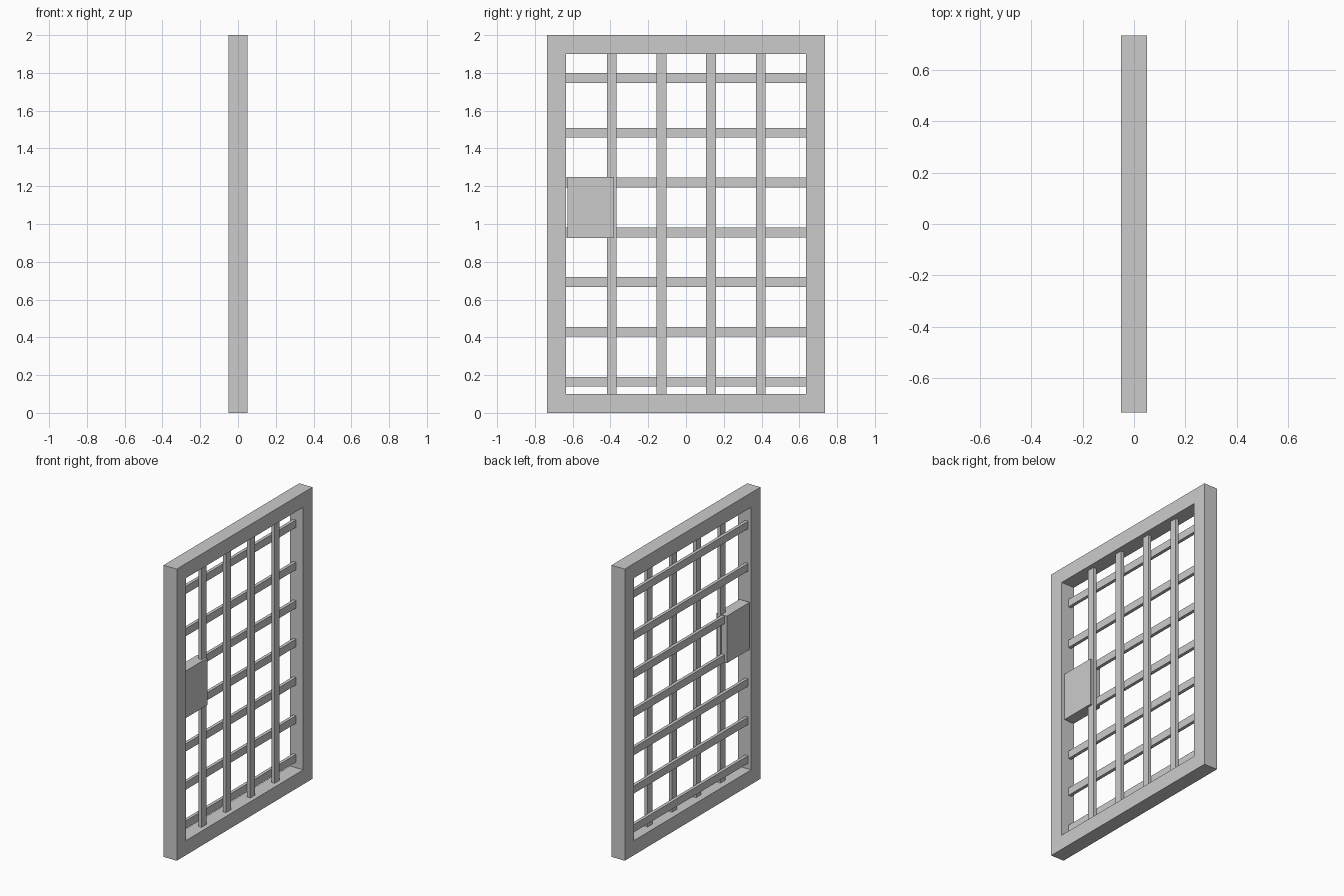
import bpy
import bmesh

if "Cube" in bpy.data.objects:
    bpy.data.objects.remove(bpy.data.objects["Cube"])


def make_object(name, bm):
    mesh = bpy.data.meshes.new(name)
    bmesh.ops.recalc_face_normals(bm, faces=bm.faces)
    bm.to_mesh(mesh)
    bm.free()
    obj = bpy.data.objects.new(name, mesh)
    bpy.context.collection.objects.link(obj)
    return obj


def box(name, lo, hi):
    bm = bmesh.new()
    bmesh.ops.create_cube(bm, size=1)
    for v in bm.verts:
        v.co = [lo[i] + (v.co[i] + 0.5) * (hi[i] - lo[i]) for i in range(3)]
    return make_object(name, bm)


HALF_W, HEIGHT, BORDER, HALF_D = 0.735, 2.0, 0.1, 0.05
INNER = HALF_W - BORDER

# Outer frame: one continuous rectangular ring
bm = bmesh.new()


def ring(x, inset):
    w = HALF_W - inset
    return [bm.verts.new((x, y, z)) for y, z in
            ((-w, inset), (w, inset), (w, HEIGHT - inset), (-w, HEIGHT - inset))]


loops = [ring(HALF_D, 0), ring(HALF_D, BORDER), ring(-HALF_D, BORDER), ring(-HALF_D, 0)]
for a in range(4):
    p, q = loops[a], loops[(a + 1) % 4]
    for i in range(4):
        j = (i + 1) % 4
        bm.faces.new((p[i], p[j], q[j], q[i]))
make_object("door_frame", bm)

# Upright bars, on the +x side of the grid
for i in range(4):
    y = -0.393 + i * 0.263
    box(f"vertical_bar_{i + 1}", (-0.005, y - 0.026, BORDER), (0.018, y + 0.026, HEIGHT - BORDER))

# Cross bars, on the -x side of the grid
for i, z in enumerate((0.165, 0.43, 0.693, 0.955, 1.22, 1.483, 1.773)):
    box(f"horizontal_bar_{i + 1}", (-0.027, -INNER, z - 0.026), (-0.005, INNER, z + 0.026))

# Lock housing beside the left post
box("lock_box", (-0.044, -0.627, 0.927), (0.033, -0.38, 1.25))
